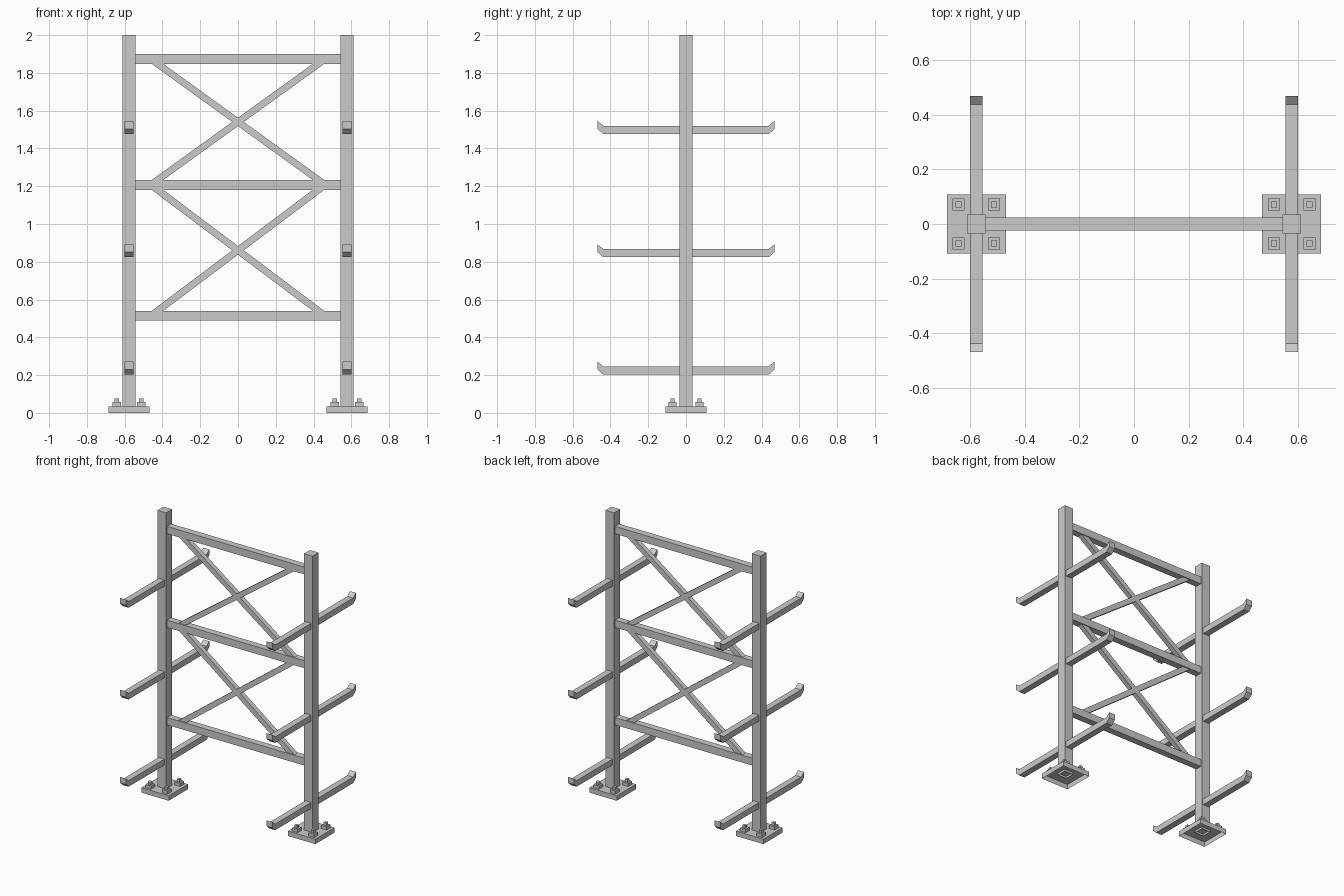
import bpy, bmesh

if "Cube" in bpy.data.objects:
    bpy.data.objects.remove(bpy.data.objects["Cube"])

POST_X = 0.577          # post centre line
ARM_Z = (0.203, 0.824, 1.477)
BEAM_Z = (0.514, 1.207, 1.874)


def finish(name, bm):
    bmesh.ops.recalc_face_normals(bm, faces=bm.faces)
    me = bpy.data.meshes.new(name)
    bm.to_mesh(me)
    bm.free()
    ob = bpy.data.objects.new(name, me)
    bpy.context.collection.objects.link(ob)
    return ob


def box(name, x, y, z, open_bottom=False):
    """Box from (min, max) ranges, optionally without its underside."""
    bm = bmesh.new()
    bmesh.ops.create_cube(bm, size=1)
    for v in bm.verts:
        v.co = [r[0] if c < 0 else r[1] for c, r in zip(v.co, (x, y, z))]
    ob_faces = [f for f in bm.faces if all(v.co.z == min(w.co.z for w in bm.verts) for v in f.verts)]
    if open_bottom:
        bmesh.ops.delete(bm, geom=ob_faces, context='FACES_ONLY')
    return finish(name, bm)


def prism(name, points, offset):
    """Extrude a closed 3D outline by an offset vector."""
    bm = bmesh.new()
    face = bm.faces.new([bm.verts.new(p) for p in points])
    ext = bmesh.ops.extrude_face_region(bm, geom=[face], use_keep_orig=True)
    verts = [g for g in ext['geom'] if isinstance(g, bmesh.types.BMVert)]
    bmesh.ops.translate(bm, verts=verts, vec=offset)
    return finish(name, bm)


def around(c, h):
    return (c - h, c + h)


for side, s in (("left", -1), ("right", 1)):
    px = s * POST_X
    # upright post and hollow foot plate
    box(f"{side}_post", around(px, 0.034), around(0, 0.034), (0.02, 2.0), True)
    box(f"{side}_base_plate", around(px, 0.108), around(0, 0.108), (0, 0.035), True)

    # anchor bolts: square nut and stud
    for i, (bx, by) in enumerate(((-1, -1), (1, -1), (-1, 1), (1, 1))):
        cx, cy = px + bx * 0.065, by * 0.071
        box(f"{side}_nut_{i}", around(cx, 0.022), around(cy, 0.022), (0.035, 0.057))
        box(f"{side}_stud_{i}", around(cx, 0.011), around(cy, 0.011), (0.057, 0.077))

    # double-ended arms with upturned tips
    half = [(0.439, 0), (0.468, 0.027), (0.468, 0.068), (0.437, 0.043)]
    outline = half + [(-y, z) for y, z in reversed(half)]
    for i, az in enumerate(ARM_Z):
        prism(f"{side}_arm_{i}", [(px - 0.023, y, az + z) for y, z in outline], (0.046, 0, 0))

# horizontal beams
for i, z in enumerate(BEAM_Z):
    box(f"cross_beam_{i}", around(0, POST_X - 0.034), around(0, 0.024), around(z, 0.026))

# crossed diagonal braces, cut flush with the beams
for i in range(2):
    z0, z1 = BEAM_Z[i] + 0.026, BEAM_Z[i + 1] - 0.026
    for name, s in (("rising", 1), ("falling", -1)):
        pts = [(-0.457 * s, z0), (-0.396 * s, z0), (0.457 * s, z1), (0.396 * s, z1)]
        prism(f"{name}_brace_{i}", [(x, -0.017, z) for x, z in pts], (0, 0.034, 0))
